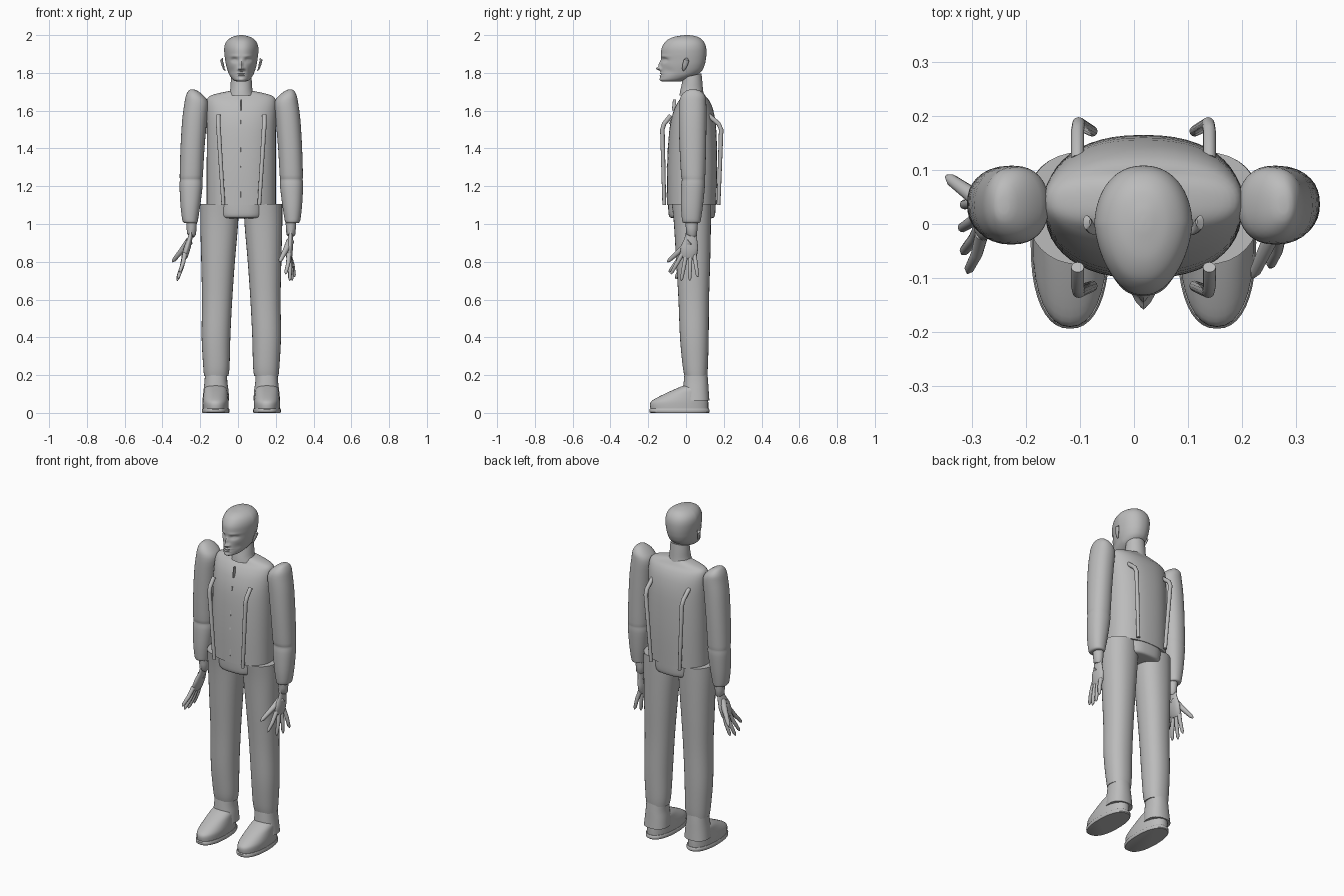
import bpy, math
from mathutils import Vector

CX = 0.0175          # body's mirror plane
mat = bpy.data.materials.new("plain grey")
mat.diffuse_color = (0.5, 0.5, 0.5, 1)


def skin(name, rings, angle=40):
    """Join equal-sized rings of points into a closed, capped surface."""
    n = len(rings[0])
    verts = [p for r in rings for p in r]
    faces = [(k * n + i, k * n + (i + 1) % n, (k + 1) * n + (i + 1) % n, (k + 1) * n + i)
             for k in range(len(rings) - 1) for i in range(n)]
    faces += [tuple(reversed(range(n))), tuple(range(len(verts) - n, len(verts)))]
    me = bpy.data.meshes.new(name)
    me.from_pydata(verts, [], faces)
    me.materials.append(mat)
    ob = bpy.data.objects.new(name, me)
    bpy.context.collection.objects.link(ob)
    bpy.ops.object.select_all(action='DESELECT')
    ob.select_set(True)
    bpy.context.view_layer.objects.active = ob
    bpy.ops.object.mode_set(mode='EDIT')
    bpy.ops.mesh.select_all(action='SELECT')
    bpy.ops.mesh.normals_make_consistent(inside=False)
    bpy.ops.object.mode_set(mode='OBJECT')
    bpy.ops.object.shade_smooth_by_angle(angle=math.radians(angle))
    return ob


def smooth(rows, steps):
    """Catmull-Rom interpolation of section rows."""
    out = []
    for i in range(len(rows) - 1):
        a, b, c, d = rows[max(i - 1, 0)], rows[i], rows[i + 1], rows[min(i + 2, len(rows) - 1)]
        for s in range(steps):
            t = s / steps
            out.append([0.5 * (2 * q + (r - p) * t + (2 * p - 5 * q + 4 * r - u) * t * t
                               + (3 * q - p - 3 * r + u) * t ** 3) for p, q, r, u in zip(a, b, c, d)])
    return out + [rows[-1]]


def loft(name, rows, side=1, power=2.0, n=32, steps=3, shape=None):
    """Rows are (z, x inner, x outer, y front, y back), x measured from the mirror plane."""
    rings = []
    for z, x0, x1, y0, y1 in (smooth(rows, steps) if steps > 1 else rows):
        ring = []
        for i in range(n):
            a = 2 * math.pi * i / n
            c, s = math.cos(a), math.sin(a)
            x = (x0 + x1) / 2 + (x1 - x0) / 2 * math.copysign(abs(c) ** (2 / power), c)
            y = (y0 + y1) / 2 + (y1 - y0) / 2 * math.copysign(abs(s) ** (2 / power), s)
            p = (x, y, z)
            if shape:
                p = shape(*p)
            ring.append((CX + side * p[0], p[1], p[2]))
        rings.append(ring)
    return skin(name, rings)


def tube(name, pts, radii, n=12, flat=1.0):
    """Round bar through points; flat squashes it along world x."""
    pts = [Vector(p) for p in pts]
    rings = []
    for i, p in enumerate(pts):
        t = (pts[min(i + 1, len(pts) - 1)] - pts[max(i - 1, 0)]).normalized()
        u = Vector((1, 0, 0))
        u = (u - t * u.dot(t)).normalized()
        v = t.cross(u)
        rings.append([p + (u * math.cos(2 * math.pi * k / n) * flat
                           + v * math.sin(2 * math.pi * k / n)) * radii[i] for k in range(n)])
    return skin(name, rings, 50)


def sym(z, h, y0, y1):
    return (z, -h, h, y0, y1)


# jacket body with lower flap
loft("torso", [sym(1.10, .183, -.10, .16), sym(1.3, .183, -.10, .165), sym(1.5, .183, -.088, .16),
               sym(1.6, .185, -.065, .145), sym(1.65, .183, -.04, .125), sym(1.675, .17, -.02, .105),
               sym(1.69, .13, -.01, .095), sym(1.705, .06, .0, .085)], power=2.3, n=48)
loft("lower_flap", [sym(1.03, .10, -.06, .13), sym(1.035, .118, -.085, .148), sym(1.06, .125, -.093, .155),
                    sym(1.12, .127, -.095, .157)], power=2.8, n=40)
# front closing strip, in short thin pieces
for z0, z1, y in ((1.60, 1.66, -.072), (1.53, 1.55, -.087), (1.38, 1.42, -.097),
                  (1.30, 1.32, -.10), (1.14, 1.22, -.101)):
    loft("front_strip", [sym(z0, .004, y - .003, y + .02), sym(z1, .004, y + .003, y + .02)],
         power=4, n=12, steps=1)


# head: egg plan, with the face raised and sunk by smooth bumps
BUMPS = [  # x, z, width, height, push toward the back
    (.036, 1.868, .017, .011, .014), (.036, 1.888, .024, .007, -.004),
    (0, 1.822, .012, .010, -.024), (0, 1.845, .008, .018, -.013), (.014, 1.819, .007, .006, -.008),
    (0, 1.797, .024, .004, -.006), (0, 1.785, .022, .004, -.006), (0, 1.791, .024, .0025, .005),
    (0, 1.766, .02, .010, -.004), (.05, 1.81, .015, .02, .006), (.036, 1.866, .010, .006, -.006)]


def face(x, y, z):
    if y < 0:
        x *= 1 - 0.22 * min(1, -y / .13)
    if y < -.03:
        w = min(1, (-.03 - y) / .04)
        for bx, bz, bw, bh, d in BUMPS:
            y += w * d * math.exp(-((abs(x) - bx) / bw) ** 2 - ((z - bz) / bh) ** 2)
    return x, y, z


loft("head", [sym(1.754, .025, -.125, -.03), sym(1.762, .047, -.136, -.005), sym(1.785, .064, -.134, .05),
              sym(1.81, .073, -.133, .083), sym(1.84, .081, -.132, .098), sym(1.87, .086, -.131, .105),
              sym(1.90, .090, -.132, .108), sym(1.93, .091, -.129, .107), sym(1.955, .085, -.117, .1),
              sym(1.975, .071, -.098, .086), sym(1.99, .048, -.066, .064), sym(1.998, .02, -.022, .032),
              sym(2.0, .003, .0, .01)], power=2.2, n=112, steps=6, shape=face)

# neck with slanted collar
loft("neck", [sym(1.68, .068, -.035, .095), sym(1.71, .059, -.03, .09), sym(1.75, .056, -.022, .086),
              sym(1.785, .053, -.018, .082)], n=32,
     shape=lambda x, y, z: (x, y, z + max(0, z - 1.7) * (y - .03) * 3))

for s, tag in ((-1, "left"), (1, "right")):
    # ears, tilted ovals
    tube(tag + "_ear", [(CX + s * .084, -.014, 1.812), (CX + s * .092, -.012, 1.82),
                        (CX + s * .099, -.004, 1.845), (CX + s * .105, .003, 1.868),
                        (CX + s * .098, .004, 1.877)], (.004, .009, .014, .014, .005), flat=.5)
    # sleeves
    loft(tag + "_arm", [(1.712, .25, .268, .02, .05), (1.705, .232, .28, .0, .075),
                        (1.68, .20, .293, -.025, .10), (1.64, .175, .301, -.036, .107),
                        (1.55, .182, .313, -.038, .108), (1.4, .195, .322, -.034, .106),
                        (1.26, .203, .326, -.026, .102), (1.235, .206, .325, -.022, .10),
                        (1.20, .205, .327, -.026, .10), (1.1, .217, .322, -.027, .09),
                        (1.03, .228, .314, -.022, .08), (1.01, .232, .308, -.018, .076),
                        (1.005, .24, .30, -.01, .068)], s, 2.2)
    # bent tubes on chest and back
    for yt, yb, yc, part in ((-.08, -.125, -.115, "chest_tube"), (.12, .186, .172, "back_tube")):
        tube(tag + "_" + part, [(CX + s * .122, yt, 1.575), (CX + s * .122, yb * .93, 1.53),
                                (CX + s * .120, yb, 1.50), (CX + s * .095, yc, 1.10)],
             (.012, .012, .012, .010))
    # trousers
    loft(tag + "_leg", [(1.105, .014, .217, -.075, .133), (1.0, .017, .217, -.064, .132),
                        (.8, .034, .212, -.052, .128), (.6, .048, .208, -.04, .122),
                        (.4, .058, .210, -.032, .12), (.25, .062, .202, -.018, .116),
                        (.195, .068, .197, -.008, .112)], s, 2.2, steps=4)
    # ankle and heel wrap
    loft(tag + "_heel_wrap", [(.065, .064, .206, -.015, .124), (.12, .068, .2, -.015, .12),
                              (.165, .074, .195, -.012, .117), (.21, .075, .192, -.008, .113)], s, 2.3)
    # shoe upper and sole
    loft(tag + "_shoe", [(.02, .068, .204, -.188, .118), (.05, .067, .205, -.19, .118),
                         (.07, .068, .204, -.172, .117), (.10, .072, .2, -.115, .115),
                         (.125, .076, .196, -.06, .11), (.142, .088, .184, -.02, .10),
                         (.147, .11, .16, .0, .08)], s, 2.2)
    loft(tag + "_sole", [(.0, .066, .206, -.188, .12), (.004, .063, .209, -.193, .124),
                         (.018, .063, .209, -.194, .124), (.023, .066, .206, -.19, .12)],
         s, 2.3, n=40, steps=1)

# hands: wrist point, knuckle centre, finger tips, thumb tip
HANDS = {
    "left": ((-.246, .03), (-.282, .012, .83),
             ((-.308, -.09, .745), (-.318, -.055, .71), (-.322, -.01, .70), (-.318, .035, .715)),
             (-.347, .088, .80)),
    "right": ((.28, .03), (.270, .012, .83),
              ((.30, .062, .72), (.287, .02, .70), (.275, -.025, .70), (.252, -.08, .735)),
              (.22, -.098, .80))}
for tag, ((wx, wy), k, tips, thumb) in HANDS.items():
    w, k = Vector((wx, wy, .95)), Vector(k)
    tube(tag + "_wrist", [(wx, wy, 1.02), (wx, wy, .98), (wx, wy, .945), w + (k - w) * .1],
         (.034, .031, .028, .022), 20, .85)
    tube(tag + "_palm", [w + Vector((0, 0, .02)), w + (k - w) * .25, w + (k - w) * .6, k,
                         k + (k - w) * .12], (.026, .034, .046, .045, .03), 20, .38)
    for i, tip in enumerate(tips):
        tip = Vector(tip)
        d = 1 if tips[-1][1] > tips[0][1] else -1
        base = k + Vector((0, d * (i - 1.5) * .021, .012))
        mid = base.lerp(tip, .5) + Vector((.004, 0, 0))
        tube(tag + "_finger", [base, mid, base.lerp(tip, .9), tip], (.0125, .011, .009, .003), 10)
    thumb = Vector(thumb)
    base = w.lerp(k, .35)
    tube(tag + "_thumb", [base, base.lerp(thumb, .45), base.lerp(thumb, .9), thumb],
         (.022, .015, .011, .004), 10)
